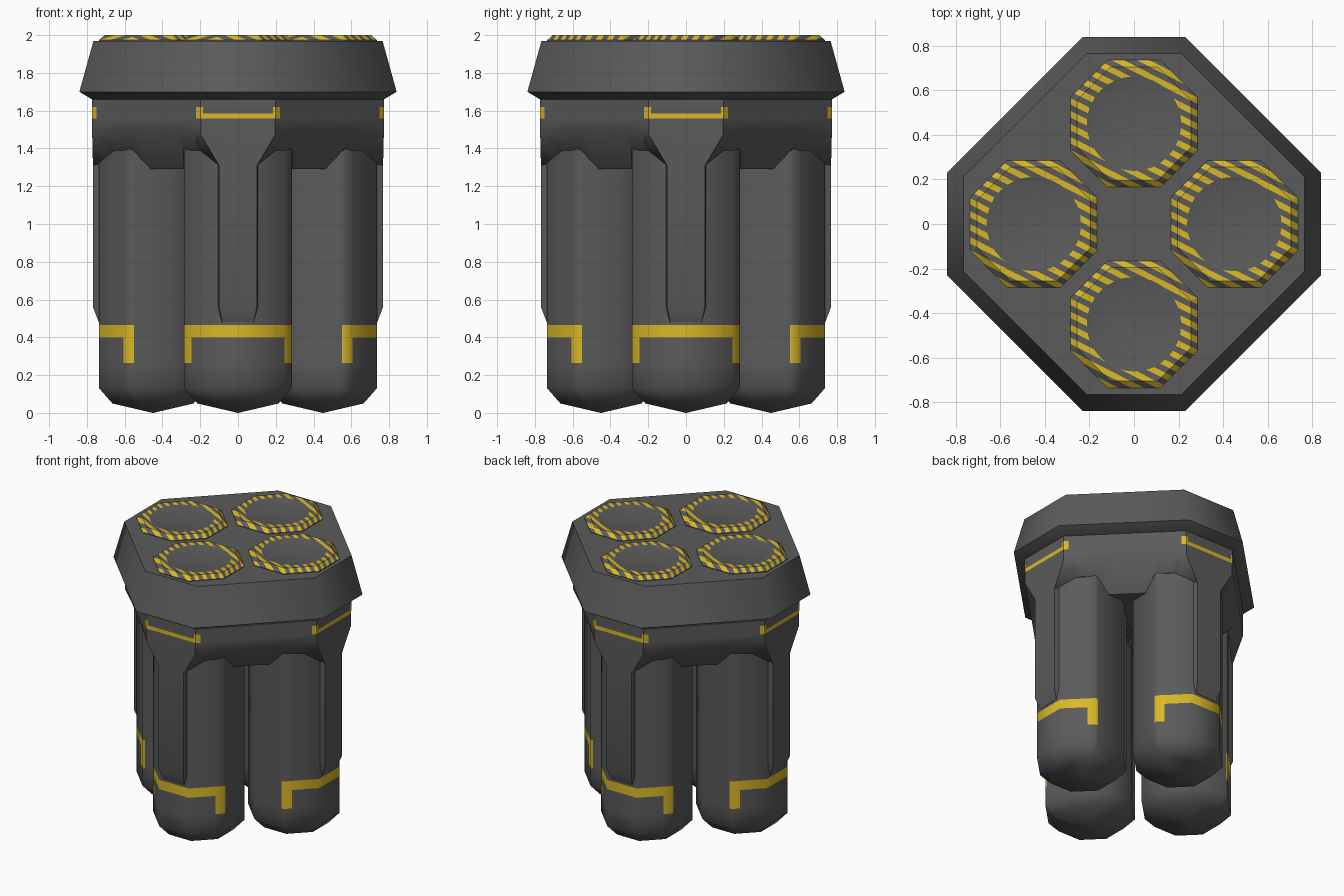
import bpy, bmesh, math
from mathutils import Vector, Matrix

if "Cube" in bpy.data.objects:
    bpy.data.objects.remove(bpy.data.objects["Cube"])


def material(name, rgb):
    m = bpy.data.materials.new(name)
    m.diffuse_color = (*rgb, 1)
    m.use_nodes = True
    m.node_tree.nodes["Principled BSDF"].inputs["Base Color"].default_value = m.diffuse_color
    return m


MATS = [material("dark_grey_metal", (0.105, 0.105, 0.105)),
        material("hazard_yellow", (0.70, 0.48, 0.02))]


def loft(rings, close_bottom=True, close_top=True):
    """Skin a list of equally long point rings, lowest first."""
    bm = bmesh.new()
    vs = [[bm.verts.new(p) for p in r] for r in rings]
    n = len(vs[0])
    for a, b in zip(vs, vs[1:]):
        for i in range(n):
            bm.faces.new((a[i], a[(i + 1) % n], b[(i + 1) % n], b[i]))
    if close_bottom:
        bm.faces.new(vs[0][::-1])
    if close_top:
        bm.faces.new(vs[-1])
    bmesh.ops.recalc_face_normals(bm, faces=bm.faces)
    return bm


def cut(bm, co, no):
    geom = bm.verts[:] + bm.edges[:] + bm.faces[:]
    bmesh.ops.bisect_plane(bm, geom=geom, plane_co=co, plane_no=no, dist=1e-5)


def paint(bm, rule):
    bm.normal_update()
    for f in bm.faces:
        f.material_index = int(rule(f.calc_center_median(), f.normal))


def finish(bm, name, matrix=None, angle=50):
    me = bpy.data.meshes.new(name)
    bm.to_mesh(me)
    if matrix:
        me.transform(matrix)
    for m in MATS:
        me.materials.append(m)
    ob = bpy.data.objects.new(name, me)
    bpy.context.collection.objects.link(ob)
    bpy.ops.object.select_all(action='DESELECT')
    ob.select_set(True)
    bpy.context.view_layer.objects.active = ob
    bpy.ops.object.shade_smooth_by_angle(angle=math.radians(angle))


def octagon(ap, z, n=8, roundness=0):
    """Regular octagon by apothem; n may be a multiple of 8."""
    pts = []
    for i in range(n):
        a = math.pi / 8 + 2 * math.pi * i / n
        off = (a + math.pi / 8) % (math.pi / 4) - math.pi / 8
        r = ap if roundness else ap / math.cos(off)
        pts.append((r * math.cos(a), r * math.sin(a), z))
    return pts


def four_way(quadrant):
    """Repeat the points of one side around the z axis."""
    return [Matrix.Rotation(k * math.pi / 2, 3, 'Z') @ Vector(p)
            for k in range(4) for p in quadrant]


# Top housing: wide chamfered octagon
finish(loft([four_way([(r, -w, z), (r, w, z)]) for r, w, z in
             [(0.765, 0.2, 1.655), (0.84, 0.23, 1.70), (0.765, 0.212, 1.97)]]),
       "top_housing")

# Collar: octagon above, lower edge arched over the tubes
def mirrored(half):
    return four_way([(x, -y, z) for x, y, z in half[::-1]] + half)


low = mirrored([(0.768, 0.1, 1.31), (0.665, 0.2, 1.39),
                (0.555, 0.288, 1.39), (0.46, 0.288, 1.29)])
mid = mirrored([(0.772, 0.195, 1.47), (0.74, 0.232, 1.49),
                (0.66, 0.312, 1.50), (0.55, 0.422, 1.50)])
top = mirrored([(0.772, 0.2, 1.66), (0.74, 0.232, 1.66),
                (0.66, 0.312, 1.66), (0.55, 0.422, 1.66)])
bm = loft([low, mid, top], close_bottom=False)
hub = bm.verts.new((0, 0, 1.29))
for e in [e for e in bm.edges if e.is_boundary]:
    bm.faces.new((e.verts[0], e.verts[1], hub))
bmesh.ops.recalc_face_normals(bm, faces=bm.faces)
for z in (1.558, 1.585, 1.62):
    cut(bm, (0, 0, z), (0, 0, 1))
for s in (-0.222, -0.185, 0.185, 0.222):
    cut(bm, (s, 0, 0), (1, 0, 0))
    cut(bm, (0, s, 0), (0, 1, 0))


def collar_mark(c, n):
    side = min(abs(c.x), abs(c.y))
    if abs(n.z) > 0.5 or side > 0.222:
        return False
    return 1.558 < c.z < 1.585 or (side > 0.185 and 1.558 < c.z < 1.62)


paint(bm, collar_mark)
finish(bm, "collar", angle=40)

# Four tubes with ribs and caps
for k, side in enumerate(("right", "back", "left", "front")):
    turn = Matrix.Rotation(k * math.pi / 2, 4, 'Z')
    place = turn @ Matrix.Translation((0.45, 0, 0))

    # Tube with blunt pointed foot and a yellow bracket on the outside
    bm = loft([octagon(a, z) for a, z in
               [(0.001, 0.0), (0.215, 0.05), (0.285, 0.13), (0.285, 1.968)]])
    for z in (0.265, 0.398, 0.465):
        cut(bm, (0, 0, z), (0, 0, 1))
    for x in (0.1, 0.157):
        cut(bm, (x, 0, 0), (1, 0, 0))
    paint(bm, lambda c, n: abs(n.z) < 0.5 and c.x > 0.1 and
          (0.398 < c.z < 0.465 or (c.x < 0.157 and 0.265 < c.z < 0.465)))
    finish(bm, side + "_tube", place)

    # Raised outer rib running down from the collar
    rib = [[(0.72, -w, zb), (r, -w + 0.008, z), (r, w - 0.008, z), (0.72, w, zb)]
           for r, w, zb, z in [(0.737, 0.09, 0.48, 0.48), (0.768, 0.108, 0.56, 0.56),
                               (0.768, 0.108, 1.40, 1.40)]]
    finish(loft(rib), side + "_rib", turn, 30)

    # Cap with shallow dish and parallel hazard stripes on its rim
    centre = turn @ Vector((0.45, 0, 0))
    bm = loft([octagon(0.285, 1.96, 32), octagon(0.285, 1.974, 32),
               octagon(0.255, 2.0, 32), octagon(0.212, 1.997, 32, 1)],
              close_top=False)
    tilt = math.radians(-27)
    across = Vector((-math.sin(tilt), math.cos(tilt), 0))
    pitch = 0.052
    for i in range(-14, 15):
        cut(bm, across * (i * pitch / 2), across)
    paint(bm, lambda c, n: n.z > 0.2 and
          math.floor(c.dot(across) / (pitch / 2)) % 2 == 0)
    finish(bm, side + "_cap_rim", Matrix.Translation(centre), 30)
    finish(loft([octagon(0.15, 1.985, 32, 1), octagon(0.213, 1.997, 32, 1)],
                close_top=False), side + "_cap_dish", Matrix.Translation(centre), 40)
    for p in bpy.context.object.data.polygons:
        p.flip()
